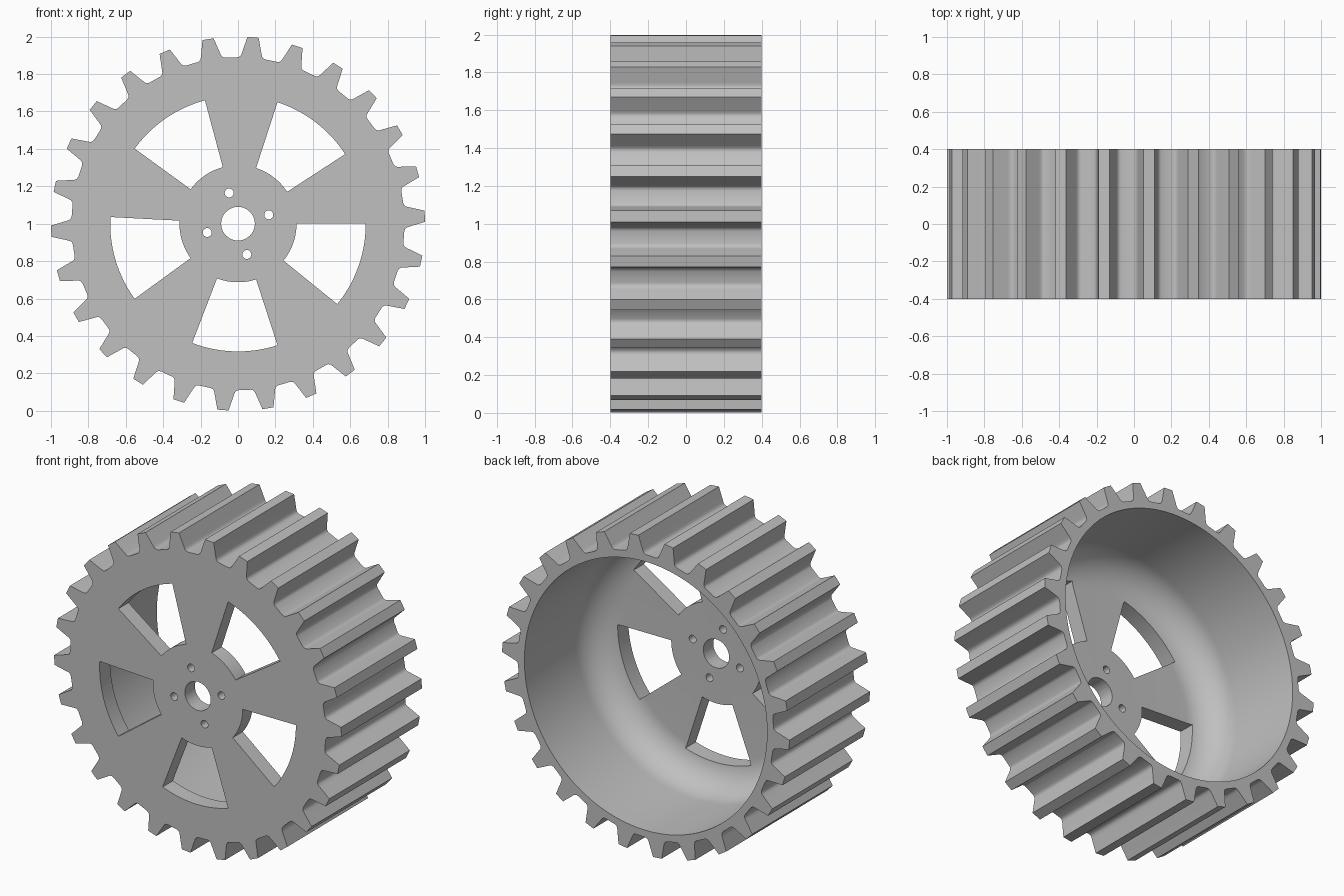
import bpy, bmesh
from math import sin, cos, pi, radians, atan2, hypot
from mathutils import Vector

if "Cube" in bpy.data.objects:
    bpy.data.objects.remove(bpy.data.objects["Cube"])

CENTRE = Vector((0, 0, 1))
HALF_WIDTH = 0.4
TEETH = 26

grey = bpy.data.materials.new("light grey metal")
grey.use_nodes = True
grey.diffuse_color = (0.527, 0.527, 0.527, 1)
grey.node_tree.nodes["Principled BSDF"].inputs["Base Color"].default_value = grey.diffuse_color


def polar(r, a, y=0):
    return CENTRE + Vector((r * cos(a), y, r * sin(a)))


def finish(name, bm):
    bmesh.ops.recalc_face_normals(bm, faces=bm.faces)
    mesh = bpy.data.meshes.new(name)
    bm.to_mesh(mesh)
    bm.free()
    mesh.materials.append(grey)
    obj = bpy.data.objects.new(name, mesh)
    bpy.context.collection.objects.link(obj)
    return obj


def prism(name, outline, y0, y1):
    """Extrude an outline in the wheel plane along the axle."""
    bm = bmesh.new()
    face = bm.faces.new([bm.verts.new((p.x, y0, p.z)) for p in outline])
    ext = bmesh.ops.extrude_face_region(bm, geom=[face])
    verts = [v for v in ext["geom"] if isinstance(v, bmesh.types.BMVert)]
    bmesh.ops.translate(bm, verts=verts, vec=(0, y1 - y0, 0))
    return finish(name, bm)


def circle(centre, r, n):
    return [centre + Vector((r * cos(2 * pi * i / n), 0, r * sin(2 * pi * i / n))) for i in range(n)]


# Toothed body: half a tooth as (sideways, outward), mirrored and repeated
half = [(0.075, 0.887), (0.063, 0.892), (0.056, 0.901), (0.052, 0.915), (0.03, 0.9995)]
tooth = [(s, r) for s, r in half] + [(-s, r) for s, r in reversed(half)]
outline = []
for i in range(TEETH):
    a = radians(2.3) + 2 * pi * i / TEETH
    outline += [polar(hypot(s, r), a - atan2(s, r)) for s, r in tooth]
wheel = prism("toothed_wheel", outline, -HALF_WIDTH, HALF_WIDTH)

# Hollow open at the back, with a rounded corner at the web
wall, fillet, floor = 0.845, 0.2, -0.3
profile = [(0, floor)]
for i in range(13):
    a = pi / 2 * i / 12
    profile.append((wall - fillet + fillet * sin(a), floor + fillet - fillet * cos(a)))
profile += [(wall, 0.5), (0, 0.5)]
bm = bmesh.new()
verts = [bm.verts.new(polar(r, 0, y)) for r, y in profile]
edges = [bm.edges.new(pair) for pair in zip(verts, verts[1:])]
bmesh.ops.spin(bm, geom=verts + edges, cent=CENTRE, axis=(0, 1, 0),
               angle=2 * pi, steps=96, use_duplicate=False)
bmesh.ops.remove_doubles(bm, verts=bm.verts, dist=0.0001)
cutters = [finish("hollow_cutter", bm)]

# Five windows between the spokes
STEPS = 14
for k in range(5):
    arc = [radians(72 * k - 39 * i / STEPS) for i in range(STEPS + 1)]
    shape = [polar(0.683, a) for a in arc] + [polar(0.313, a) for a in reversed(arc)]
    cutters.append(prism("window_cutter", shape, -0.5, 0.1))

# Axle hole and four bolt holes
cutters.append(prism("axle_cutter", circle(CENTRE, 0.09, 40), -0.5, 0.1))
for k in range(4):
    spot = polar(0.171, radians(16 + 90 * k))
    cutters.append(prism("bolt_cutter", circle(spot, 0.024, 20), -0.5, 0.1))

# Cut, bake the result and drop the cutters
for c in cutters:
    c.hide_render = True
    mod = wheel.modifiers.new(c.name, "BOOLEAN")
    mod.operation = "DIFFERENCE"
    mod.solver = "EXACT"
    mod.object = c
bpy.context.view_layer.update()
baked = bpy.data.meshes.new_from_object(wheel.evaluated_get(bpy.context.evaluated_depsgraph_get()))
wheel.modifiers.clear()
wheel.data = baked
for c in cutters:
    bpy.data.objects.remove(c)

# Smooth hollow and fillets, crisp tooth edges
bpy.ops.object.select_all(action="DESELECT")
wheel.select_set(True)
bpy.context.view_layer.objects.active = wheel
bpy.ops.object.shade_smooth_by_angle(angle=radians(30))
